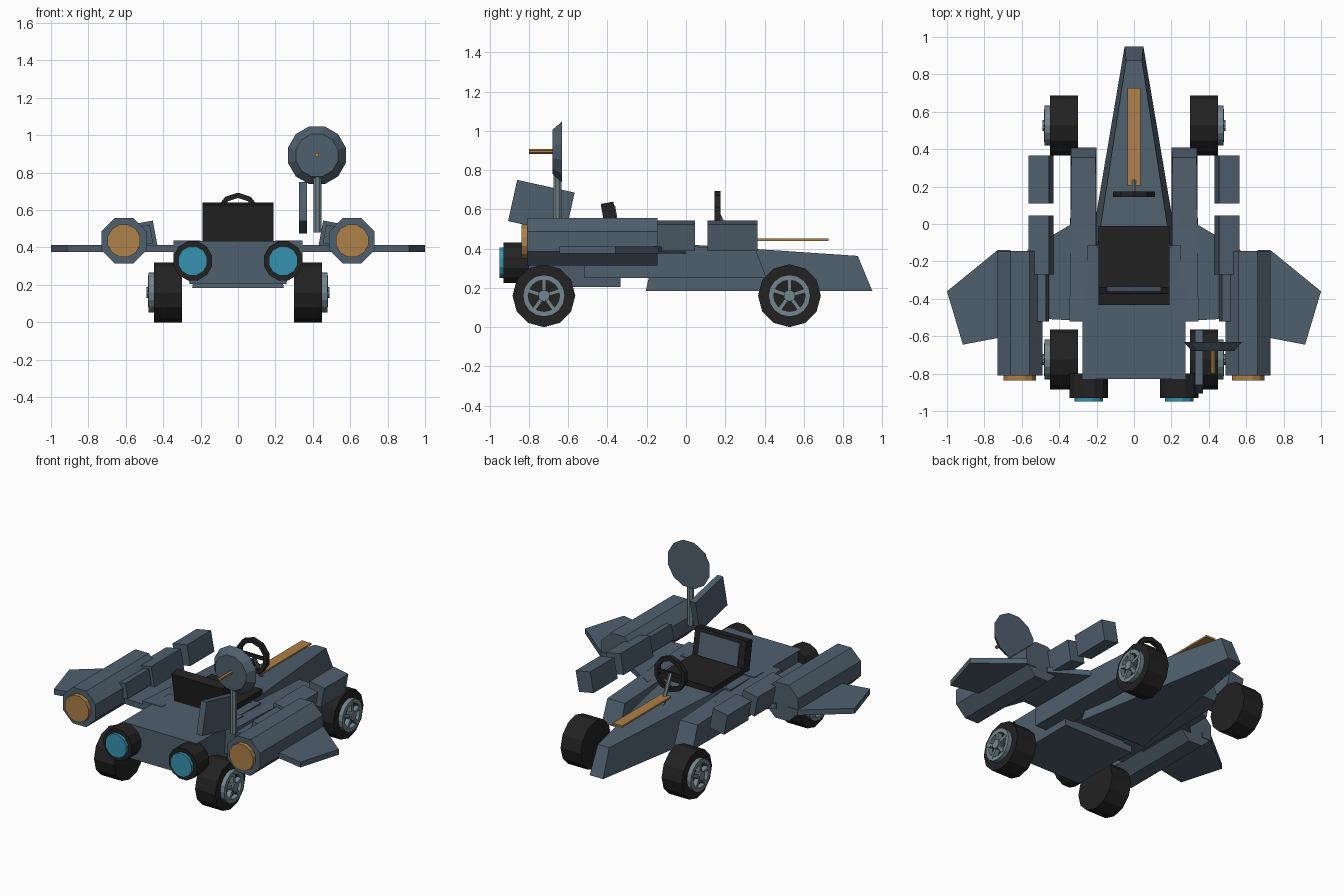
import bpy, bmesh, math
from mathutils import Matrix, Vector

if "Cube" in bpy.data.objects:
    bpy.data.objects.remove(bpy.data.objects["Cube"])


def mat(name, c):
    m = bpy.data.materials.new(name)
    m.diffuse_color = (*c, 1)
    m.use_nodes = True
    m.node_tree.nodes["Principled BSDF"].inputs["Base Color"].default_value = m.diffuse_color
    return m


SLATE = mat("slate", (0.078, 0.115, 0.155))
BLACK = mat("black", (0.016, 0.016, 0.016))
GREY = mat("light grey", (0.17, 0.24, 0.26))
ORANGE = mat("orange", (0.42, 0.22, 0.065))
BLUE = mat("blue", (0.035, 0.29, 0.44))


def finish(bm, name, m):
    bmesh.ops.recalc_face_normals(bm, faces=bm.faces)
    me = bpy.data.meshes.new(name)
    bm.to_mesh(me)
    bm.free()
    me.materials.append(m)
    ob = bpy.data.objects.new(name, me)
    bpy.context.collection.objects.link(ob)
    return ob


def loft(name, a, b, m):
    """Solid between two matching rings of points."""
    bm = bmesh.new()
    va = [bm.verts.new(p) for p in a]
    vb = [bm.verts.new(p) for p in b]
    bm.faces.new(va)
    bm.faces.new(vb[::-1])
    for i in range(len(a)):
        j = (i + 1) % len(a)
        bm.faces.new((va[i], va[j], vb[j], vb[i]))
    return finish(bm, name, m)


def plate(name, pts, z0, z1, m):
    return loft(name, [(x, y, z0) for x, y in pts], [(x, y, z1) for x, y in pts], m)


def box(name, c, size, m, rot=0, axis='X'):
    bm = bmesh.new()
    bmesh.ops.create_cube(bm, size=1, matrix=Matrix.Translation(c)
                          @ Matrix.Rotation(math.radians(rot), 4, axis)
                          @ Matrix.Diagonal((*size, 1)))
    return finish(bm, name, m)


def tube(name, p0, p1, r0, r1, n, m, turn=0):
    """Solid cylinder or cone from p0 to p1."""
    p0, p1 = Vector(p0), Vector(p1)
    d = p1 - p0
    u = Vector((0, 0, 1)) if abs(d.normalized().z) < 0.95 else Vector((0, 1, 0))
    u = (u - d.normalized() * u.dot(d.normalized())).normalized()
    v = d.normalized().cross(u)
    ang = [2 * math.pi * i / n + math.radians(turn) for i in range(n)]
    ring = lambda p, r: [p + (u * math.cos(t) + v * math.sin(t)) * r for t in ang]
    return loft(name, ring(p0, r0), ring(p1, r1), m)


def ring(name, c, axis, r_out, r_in, depth, n, m):
    """Flat-sided ring round the x or y axis."""
    bm = bmesh.new()
    rows = []
    for i in range(n):
        t = 2 * math.pi * i / n
        row = []
        for r, h in ((r_out, -1), (r_out, 1), (r_in, 1), (r_in, -1)):
            a, b, k = r * math.cos(t), r * math.sin(t), h * depth / 2
            p = (k, b, a) if axis == 'X' else (b, k, a)
            row.append(bm.verts.new(Vector(c) + Vector(p)))
        rows.append(row)
    for i in range(n):
        for k in range(4):
            q, w, l = rows[i], rows[(i + 1) % n], (k + 1) % 4
            bm.faces.new((q[k], q[l], w[l], w[k]))
    return finish(bm, name, m)


# Tapered nose
loft("nose",
     [(-.245, -.205, .183), (.245, -.205, .183), (.20, -.15, .432), (-.20, -.15, .432)],
     [(-.05, .95, .183), (.05, .95, .183), (.042, .875, .363), (-.042, .875, .363)], SLATE)

# Rear hull and deck under the seat
loft("rear_hull",
     [(-.26, -.83, .205), (.26, -.83, .205), (.275, -.83, .435), (-.275, -.83, .435)],
     [(-.26, -.335, .205), (.26, -.335, .205), (.275, -.335, .435), (-.275, -.335, .435)], SLATE)
box("mid_deck", (0, -.24, .345), (.5, .25, .17), SLATE)

# Seat
box("seat_base", (0, -.18, .448), (.38, .34, .036), BLACK)
box("seat_back", (0, -.385, .535), (.38, .065, .2), BLACK, 10)
box("seat_panel", (0, -.352, .545), (.29, .008, .15), SLATE, 10)

# Steering wheel and column
ring("steering_wheel", (0, .16, .575), 'Y', .118, .09, .03, 10, BLACK)
box("steering_spoke", (0, .16, .575), (.19, .015, .022), BLACK)
tube("steering_column", (0, .16, .58), (0, .25, .40), .013, .013, 6, GREY)

# Orange strip over the nose
box("nose_strip", (0, .467, .445), (.07, .52, .012), ORANGE)

for s in (-1, 1):
    side = "right" if s > 0 else "left"

    # Side pod with sloped front
    loft(side + "_side_pod",
         [(s * .20, -.52, .25), (s * .345, -.52, .25), (s * .345, -.52, .438), (s * .20, -.52, .438)],
         [(s * .20, .41, .25), (s * .338, .41, .25), (s * .335, .355, .395), (s * .205, .355, .395)], SLATE)

    # Inner and outer wings
    plate(side + "_inner_wing", [(s * .25, .05), (s * .57, -.14), (s * .6, -.5), (s * .25, -.52)],
          .376, .412, SLATE)
    plate(side + "_outer_wing", [(s * .66, -.14), (s * .73, -.14), (s, -.36), (s * .915, -.645),
                                 (s * .73, -.61), (s * .66, -.6)], .376, .412, SLATE)

    # Octagonal engine with orange outlet
    tube(side + "_engine", (s * .61, -.81, .436), (s * .61, -.145, .436), .131, .131, 8, SLATE, 22.5)
    tube(side + "_engine_outlet", (s * .61, -.838, .436), (s * .61, -.80, .436), .09, .09, 12, ORANGE, 15)

    # Tilted gun blocks beside the engine
    for name, y0, y1, w, h in (("front", .11, .365, .11, .138), ("middle", -.27, .045, .11, .138),
                               ("rear", -.52, -.27, .07, .10)):
        box(f"{side}_{name}_block", (s * .497, (y0 + y1) / 2, .466), (w, y1 - y0, h),
            SLATE, s * 10.5, 'Y')

    # Rear thruster
    tube(side + "_thruster", (s * .242, -.93, .328), (s * .242, -.80, .328), .107, .107, 12, BLACK, 15)
    tube(side + "_thruster_glow", (s * .242, -.95, .328), (s * .242, -.92, .328), .08, .08, 12, BLUE, 15)

    # Wheels with five-spoke rims
    for end, y in (("front", .527), ("rear", -.724)):
        n = f"{side}_{end}_"
        tube(n + "tyre", (s * .30, y, .16), (s * .45, y, .16), .16, .16, 12, BLACK)
        ring(n + "rim", (s * .462, y, .16), 'X', .107, .08, .034, 16, GREY)
        tube(n + "hub", (s * .445, y, .16), (s * .49, y, .16), .03, .03, 10, GREY)
        for k in range(5):
            t = 2 * math.pi * k / 5
            c = (s * .464, y + math.sin(t) * .055, .16 + math.cos(t) * .055)
            box(n + "spoke", c, (.034, .02, .07), GREY, -math.degrees(t))

# Dish on a pole, right side only
tube("dish_pole", (.425, -.655, .48), (.425, -.655, .80), .022, .022, 8, GREY, 22.5)
tube("dish", (.422, -.68, .893), (.422, -.632, .893), .117, .16, 12, SLATE, 15)
tube("dish_rod", (.422, -.80, .895), (.422, -.67, .895), .012, .012, 6, ORANGE)

# Tilted upright fin, right side only
box("fin", (.348, -.737, .613), (.042, .30, .215), SLATE, -12.5)
